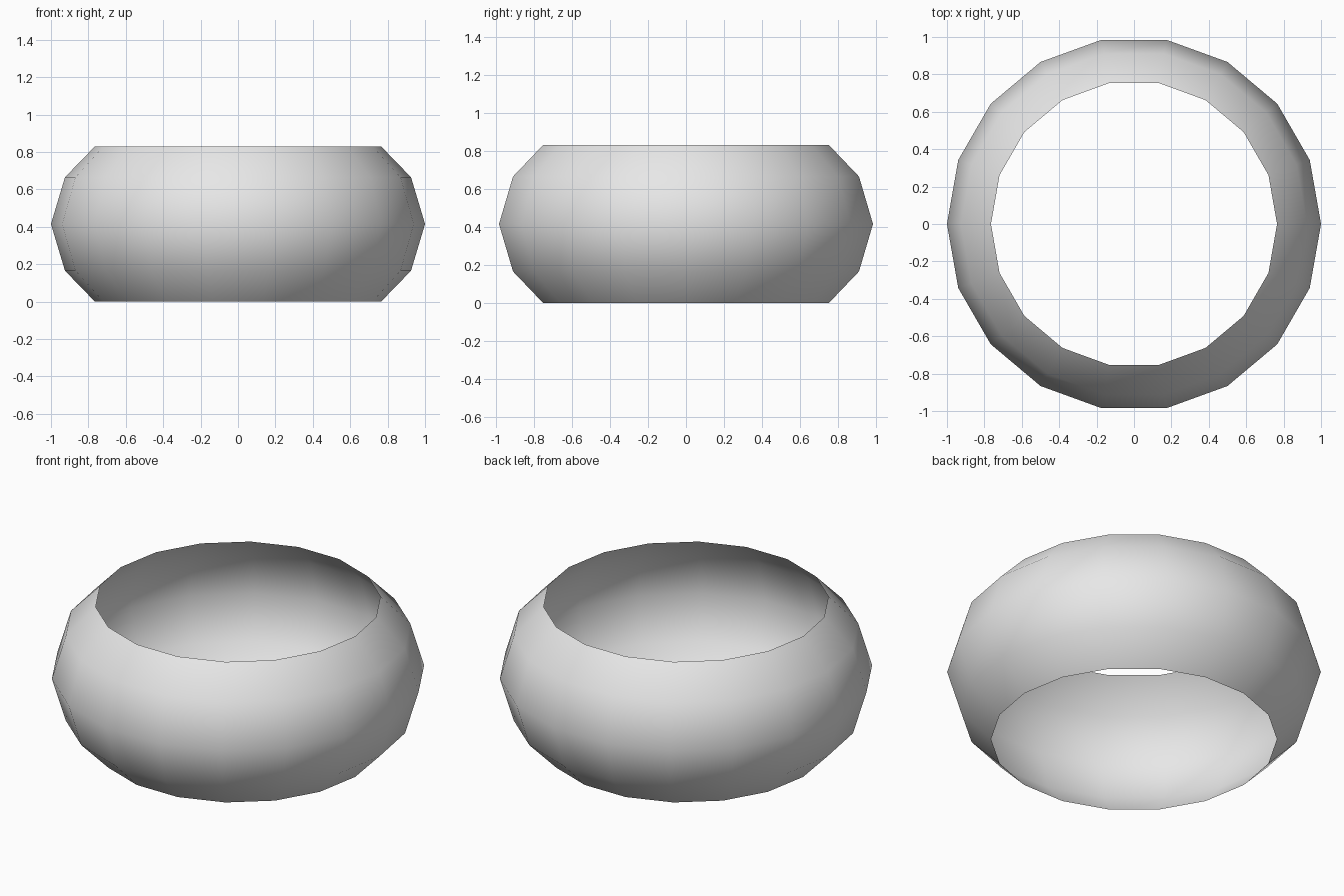
import bpy
import bmesh
from math import cos, sin, tau

default_cube = bpy.data.objects.get("Cube")
if default_cube:
    bpy.data.objects.remove(default_cube, do_unlink=True)

# Plain grey material
grey = bpy.data.materials.new("light_grey")
grey.use_nodes = True
grey_colour = (0.8, 0.8, 0.8, 1)
grey.diffuse_color = grey_colour
grey.node_tree.nodes["Principled BSDF"].inputs["Base Color"].default_value = grey_colour

# Bulging band: a thin open profile (radius, height) turned around z
SIDES = 18
MIDDLE = 0.415
half = [(1.0, 0.0), (0.925, 0.25), (0.765, MIDDLE)]
profile = [(r, MIDDLE - h) for r, h in reversed(half)]
profile += [(r, MIDDLE + h) for r, h in half[1:]]

bm = bmesh.new()
rings = []
for radius, z in profile:
    angles = [tau * i / SIDES for i in range(SIDES)]
    rings.append([bm.verts.new((radius * cos(a), radius * sin(a), z)) for a in angles])

for low, high in zip(rings, rings[1:]):
    for i in range(SIDES):
        j = (i + 1) % SIDES
        face = bm.faces.new((low[i], low[j], high[j], high[i]))
        face.smooth = True

mesh = bpy.data.meshes.new("ring_band")
bm.to_mesh(mesh)
bm.free()
mesh.materials.append(grey)
ring_band = bpy.data.objects.new("ring_band", mesh)
bpy.context.collection.objects.link(ring_band)
